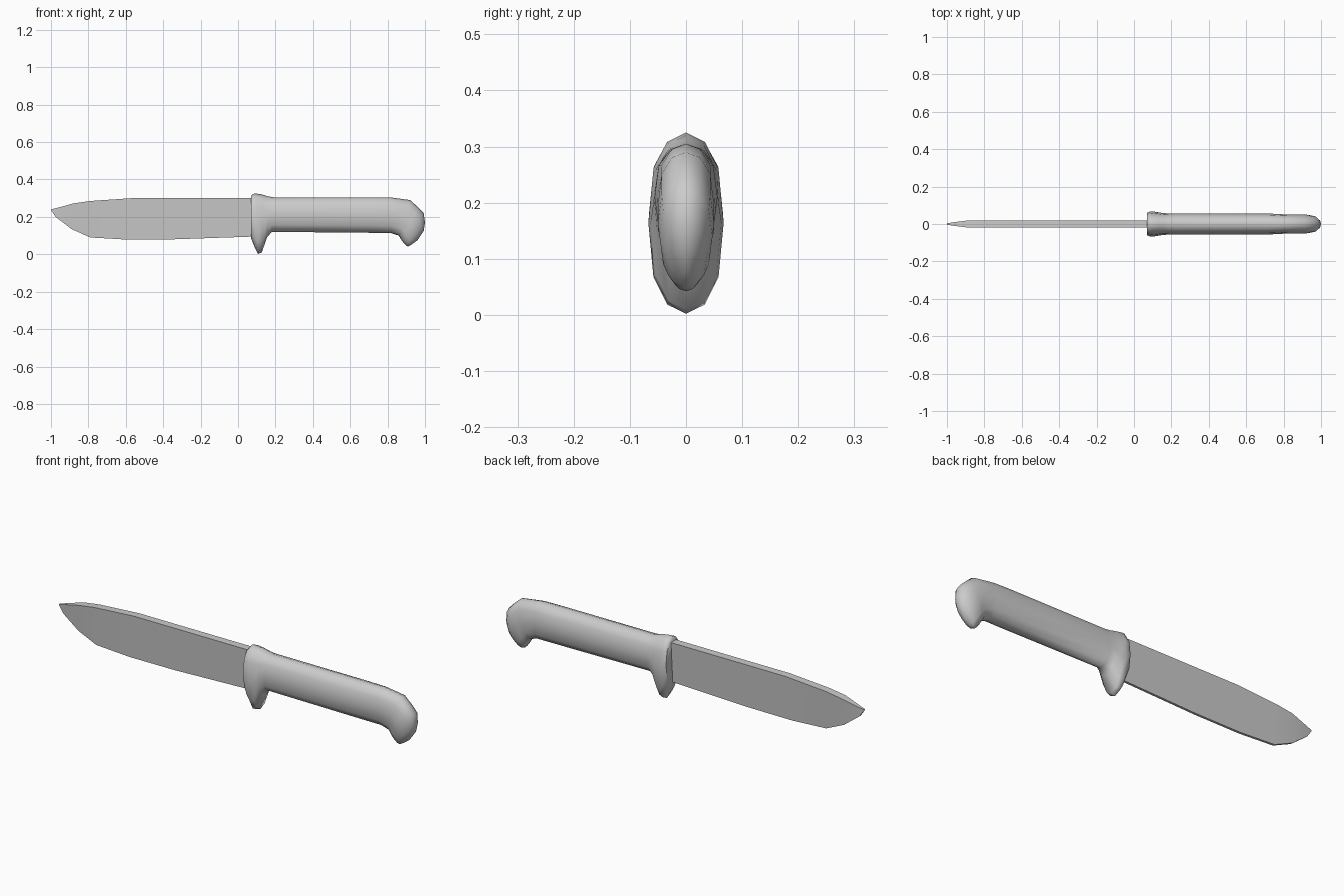
import bpy, bmesh, math
from mathutils import Vector

cube = bpy.data.objects.get("Cube")
if cube:
    bpy.data.objects.remove(cube, do_unlink=True)

grey = bpy.data.materials.new("light_grey")
grey.use_nodes = True
colour = (0.6, 0.6, 0.6, 1)
grey.diffuse_color = colour
grey.node_tree.nodes["Principled BSDF"].inputs["Base Color"].default_value = colour


def loft(name, rings, angle):
    """Skin closed rings of points into a capped, smooth shaded solid."""
    bm = bmesh.new()
    loops = [[bm.verts.new(p) for p in ring] for ring in rings]
    n = len(loops[0])
    for a, b in zip(loops, loops[1:]):
        for i in range(n):
            j = (i + 1) % n
            bm.faces.new((a[i], a[j], b[j], b[i]))
    bm.faces.new(loops[0])
    bm.faces.new(loops[-1])
    bmesh.ops.recalc_face_normals(bm, faces=bm.faces)
    mesh = bpy.data.meshes.new(name)
    bm.to_mesh(mesh)
    bm.free()
    mesh.materials.append(grey)
    ob = bpy.data.objects.new(name, mesh)
    bpy.context.collection.objects.link(ob)
    bpy.ops.object.select_all(action="DESELECT")
    ob.select_set(True)
    bpy.context.view_layer.objects.active = ob
    bpy.ops.object.shade_smooth_by_angle(angle=math.radians(angle))
    return ob


def oval(top, bottom, width, sides=12):
    """Boxy oval ring spanning a top and a bottom point of the side profile."""
    t, b = Vector((top[0], 0, top[1])), Vector((bottom[0], 0, bottom[1]))
    ring = []
    for i in range(sides):
        a = math.tau * i / sides
        c = math.copysign(abs(math.cos(a)) ** 0.75, math.cos(a))
        p = (t + b) / 2 + (t - b) / 2 * c
        p.y = width * math.sin(a)
        ring.append(p)
    return ring


# Handle: finger guard, straight grip, hooked pommel
handle = [
    ((0.07, 0.312), (0.07, 0.085), 0.060),
    ((0.08, 0.323), (0.09, 0.035), 0.066),
    ((0.095, 0.325), (0.107, 0.002), 0.067),
    ((0.13, 0.32), (0.127, 0.01), 0.063),
    ((0.16, 0.31), (0.155, 0.09), 0.058),
    ((0.19, 0.305), (0.18, 0.12), 0.057),
    ((0.72, 0.305), (0.72, 0.115), 0.056),
    ((0.81, 0.305), (0.82, 0.113), 0.051),
    ((0.92, 0.29), (0.86, 0.10), 0.050),
    ((0.965, 0.25), (0.875, 0.075), 0.050),
    ((0.993, 0.22), (0.888, 0.058), 0.047),
    ((1.0, 0.17), (0.9, 0.046), 0.037),
    ((0.993, 0.125), (0.91, 0.042), 0.025),
    ((0.96, 0.075), (0.925, 0.05), 0.010),
]
loft("handle", [oval(*s) for s in handle], 60)

# Blade: wedge section, thick spine narrowing to the edge and the tip
blade = [
    ((-1.0, 0.24), (-0.998, 0.233), 0.004),
    ((-0.96, 0.25), (-0.975, 0.20), 0.010),
    ((-0.88, 0.272), (-0.89, 0.135), 0.020),
    ((-0.79, 0.285), (-0.79, 0.09), 0.020),
    ((-0.57, 0.30), (-0.6, 0.079), 0.020),
    ((-0.35, 0.30), (-0.35, 0.08), 0.020),
    ((0.09, 0.30), (0.09, 0.095), 0.020),
]
sections = []
for (tx, tz), (bx, bz), w in blade:
    e = min(w, 0.006)
    sections.append([(tx, -w, tz), (tx, w, tz), (bx, e, bz), (bx, -e, bz)])
loft("blade", sections, 30)
